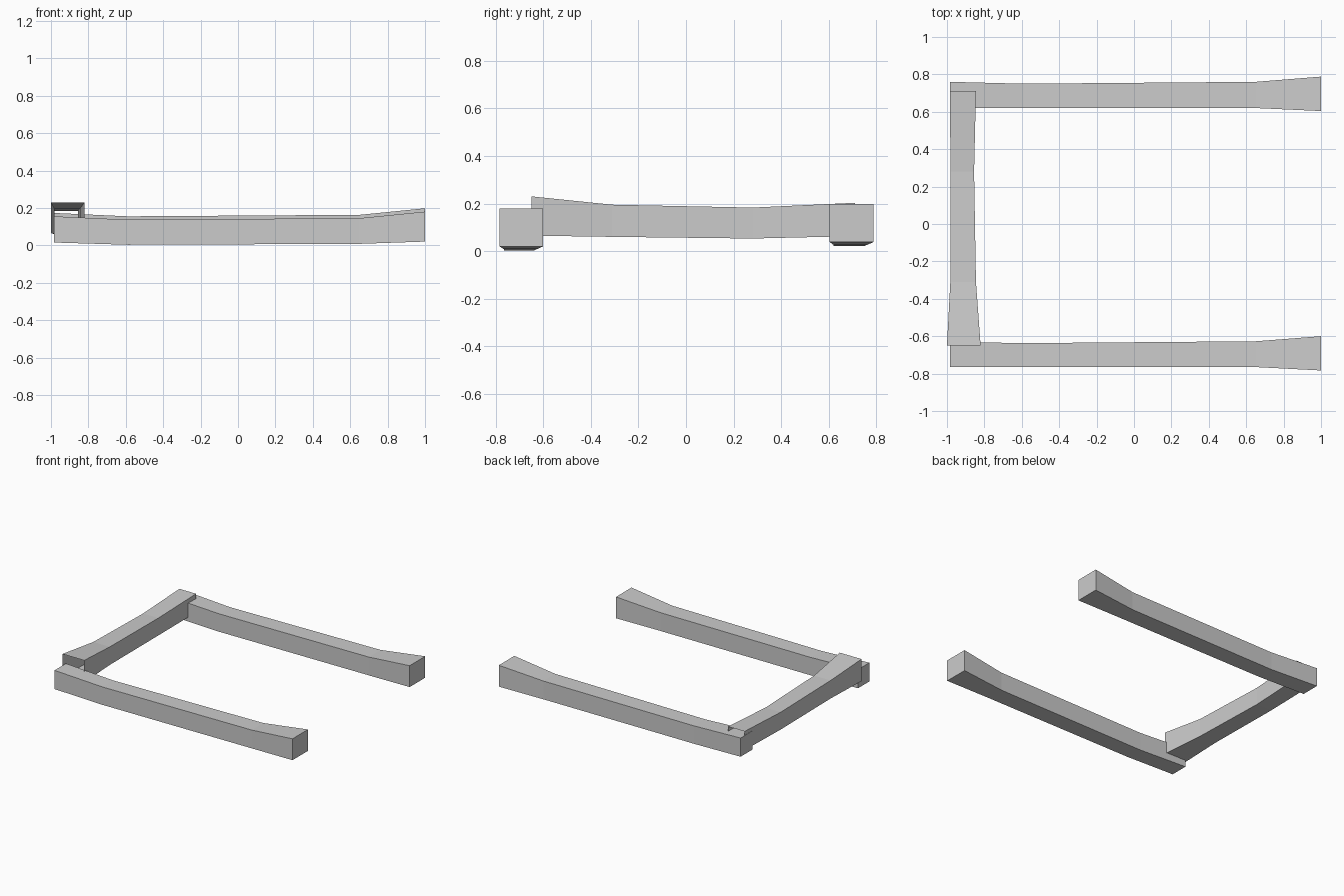
import bpy
import bmesh

if "Cube" in bpy.data.objects:
    bpy.data.objects.remove(bpy.data.objects["Cube"], do_unlink=True)

GREY = (0.6, 0.6, 0.6, 1.0)
grey = bpy.data.materials.new("plain_grey")
grey.use_nodes = True
grey.diffuse_color = GREY
grey.node_tree.nodes["Principled BSDF"].inputs["Base Color"].default_value = GREY


def beam(name, stations, along_y=False, capped=True, lift=0.0):
    """Loft rectangles (position, side_min, side_max, z_min, z_max) into a beam."""
    bm = bmesh.new()
    rings = []
    for p, a, b, low, high in stations:
        corners = [(a, low), (b, low), (b, high), (a, high)]
        rings.append([bm.verts.new((s, p, z + lift) if along_y else (p, s, z + lift))
                      for s, z in corners])
    for r, q in zip(rings, rings[1:]):
        for i in range(4):
            j = (i + 1) % 4
            bm.faces.new((r[i], r[j], q[j], q[i]))
    if capped:
        bm.faces.new(rings[0])
        bm.faces.new(rings[-1])
    bmesh.ops.recalc_face_normals(bm, faces=bm.faces)
    mesh = bpy.data.meshes.new(name)
    bm.to_mesh(mesh)
    bm.free()
    mesh.materials.append(grey)
    obj = bpy.data.objects.new(name, mesh)
    bpy.context.collection.objects.link(obj)


# Long side beams, flared at the free end
heights = [(0.015, 0.155), (0.003, 0.137), (0.008, 0.145), (0.02, 0.18)]
xs = [-0.985, -0.59, 0.65, 1.0]
front_sides = [(-0.765, -0.63), (-0.765, -0.637), (-0.765, -0.627), (-0.783, -0.6)]
back_sides = [(0.62, 0.76), (0.62, 0.75), (0.62, 0.76), (0.604, 0.788)]
for name, sides, lift in (("front_beam", front_sides, 0.0), ("back_beam", back_sides, 0.018)):
    beam(name, [(x, *s, *h) for x, s, h in zip(xs, sides, heights)], lift=lift)

# Cross beam resting over the joints, hollow with open ends
beam("cross_beam", [(-0.65, -1.0, -0.82, 0.065, 0.23),
                    (-0.31, -0.982, -0.845, 0.06, 0.195),
                    (0.28, -0.982, -0.855, 0.053, 0.183),
                    (0.71, -0.983, -0.845, 0.063, 0.203)],
     along_y=True, capped=False)
